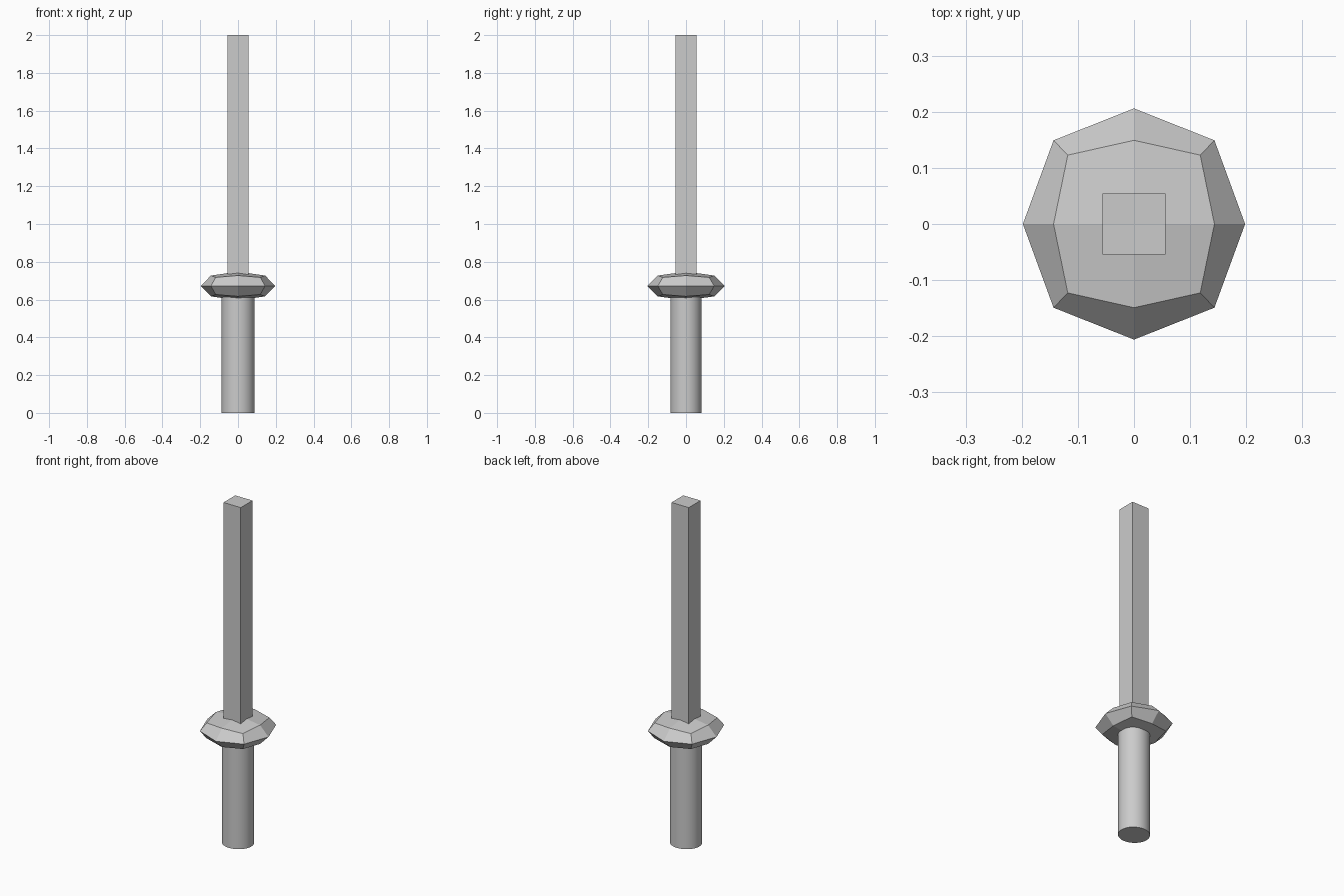
import bpy, bmesh
from mathutils import Vector

if "Cube" in bpy.data.objects:
    bpy.data.objects.remove(bpy.data.objects["Cube"])

# Grip: slightly oval cylinder
bpy.ops.mesh.primitive_cylinder_add(vertices=32, radius=1, depth=0.66, location=(0, 0, 0.33))
grip = bpy.context.object
grip.name = "grip"
grip.scale = (0.087, 0.083, 1)
bpy.ops.object.transform_apply(location=False, rotation=False, scale=True)
bpy.ops.object.shade_smooth_by_angle()

# Blade: plain square bar
bpy.ops.mesh.primitive_cube_add(size=1, location=(0, 0, 1.335))
blade = bpy.context.object
blade.name = "blade"
blade.scale = (0.112, 0.109, 1.33)
bpy.ops.object.transform_apply(location=False, rotation=False, scale=True)

# Guard: cube divided once and rounded, then flattened
bm = bmesh.new()
bmesh.ops.create_cube(bm, size=2)
bmesh.ops.subdivide_edges(bm, edges=bm.edges[:], cuts=1, use_grid_fill=True)
pull = {1: 1.0, 2: 0.724, 3: 0.596}  # face centre, edge middle, corner
for v in bm.verts:
    axes = sum(abs(c) > 0.5 for c in v.co)
    v.co = v.co * pull[axes] * Vector((1, 1, 1)).x
    v.co = Vector((v.co.x * 0.198, v.co.y * 0.206, v.co.z * 0.076))
mesh = bpy.data.meshes.new("guard")
bm.to_mesh(mesh)
bm.free()
guard = bpy.data.objects.new("guard", mesh)
guard.location.z = 0.672
bpy.context.collection.objects.link(guard)
